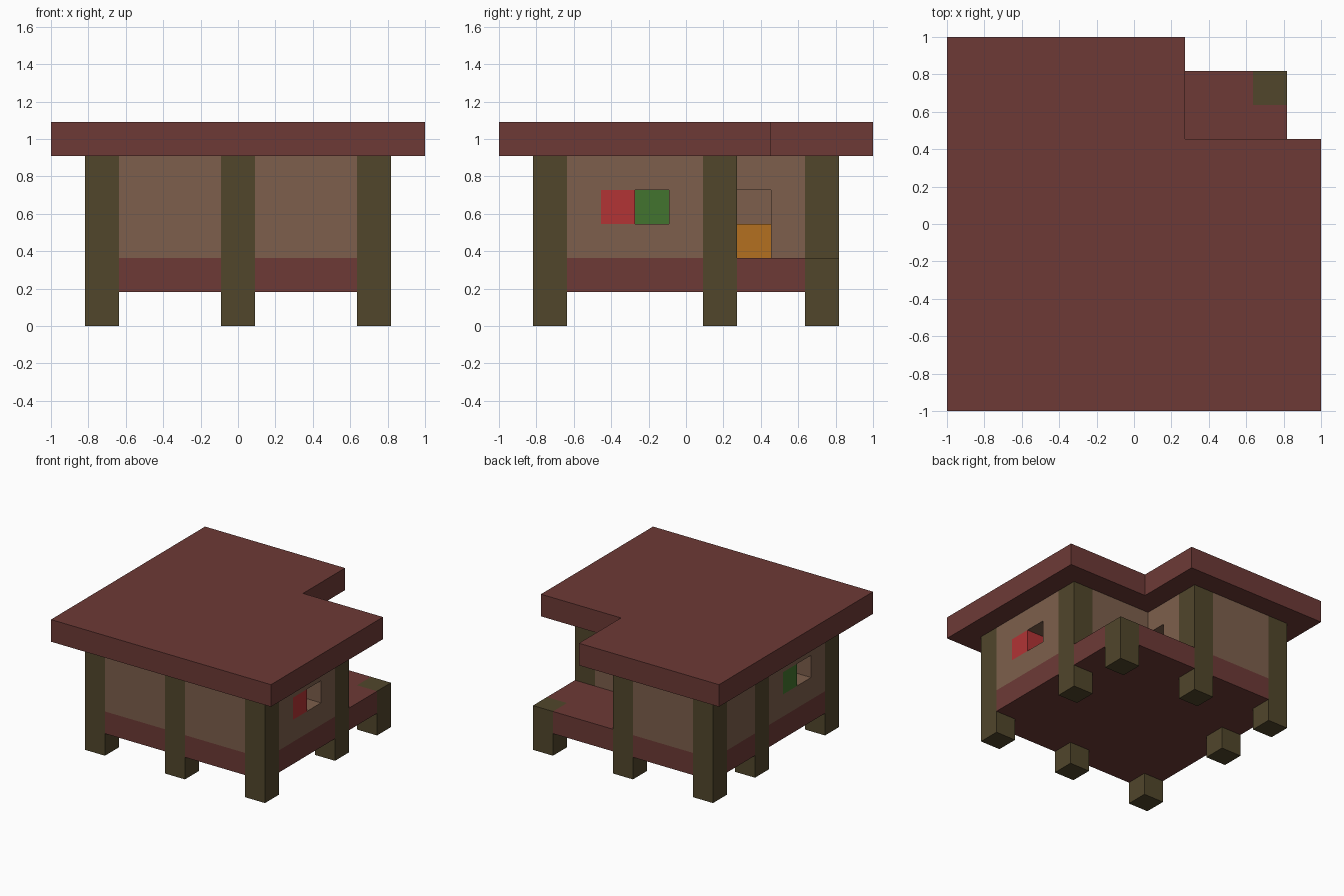
import bpy
import bmesh
from mathutils import Vector

if "Cube" in bpy.data.objects:
    bpy.data.objects.remove(bpy.data.objects["Cube"], do_unlink=True)

N = 11             # blocks along the longest side
S = 2 / N          # block size


def linear(c):
    return c / 12.92 if c <= 0.04045 else ((c + 0.055) / 1.055) ** 2.4


def make_material(name, r, g, b):
    mat = bpy.data.materials.new(name)
    color = [linear(c / 255) for c in (r, g, b)] + [1.0]
    mat.diffuse_color = color
    mat.use_nodes = True
    bsdf = mat.node_tree.nodes["Principled BSDF"]
    bsdf.inputs["Base Color"].default_value = color
    bsdf.inputs["Roughness"].default_value = 0.9
    return mat


maroon = make_material("maroon wood", 109, 58, 54)
tan = make_material("tan plaster", 125, 95, 76)
olive = make_material("dark olive timber", 81, 70, 43)
red = make_material("red", 178, 52, 53)
green = make_material("green", 66, 116, 46)
orange = make_material("orange", 179, 112, 32)

grid = {}          # block position -> part name


def fill(part, xs, ys, zs):
    """Fill an inclusive range of blocks; a part of None carves them out."""
    for x in range(xs[0], xs[1] + 1):
        for y in range(ys[0], ys[1] + 1):
            for z in range(zs[0], zs[1] + 1):
                if part:
                    grid[x, y, z] = part
                else:
                    grid.pop((x, y, z), None)


# Floor and porch deck
fill("floor", (1, 9), (1, 9), (1, 1))

# L-shaped walls: two wings, then hollowed
fill("walls", (1, 9), (1, 6), (2, 4))
fill("walls", (1, 5), (1, 9), (2, 4))
fill(None, (2, 8), (2, 5), (2, 4))
fill(None, (2, 4), (2, 8), (2, 4))

# Doorway onto the porch
fill(None, (5, 5), (7, 7), (2, 3))

# Windows with a solid shutter block beside each opening
fill(None, (9, 9), (4, 4), (3, 3))
fill("red_shutter", (9, 9), (3, 3), (3, 3))
fill(None, (1, 1), (3, 3), (3, 3))
fill("green_shutter", (1, 1), (4, 4), (3, 3))

# Chest opposite the doorway
fill("chest", (2, 2), (7, 7), (2, 2))

# Timber posts; the porch corner post stops at the deck
for x, y in ((1, 1), (5, 1), (9, 1), (1, 6), (9, 6), (1, 9), (5, 9)):
    fill("posts", (x, x), (y, y), (0, 4))
fill("posts", (9, 9), (9, 9), (0, 1))

# Overhanging flat roof with the porch corner left open
fill("roof", (0, 10), (0, 10), (5, 5))
fill(None, (7, 10), (8, 10), (5, 5))


def build_part(part, mat):
    """Mesh the exposed block sides of one part and merge coplanar faces."""
    bm = bmesh.new()
    for cell in [c for c, p in grid.items() if p == part]:
        for axis in range(3):
            for sign in (-1, 1):
                step = Vector((0, 0, 0))
                step[axis] = sign
                if tuple(int(c + s) for c, s in zip(cell, step)) in grid:
                    continue
                u = Vector((0, 0, 0))
                u[(axis + 1) % 3] = 0.5
                v = step.cross(u)
                mid = Vector(cell) + Vector((0.5, 0.5, 0.5)) + step / 2
                corners = (mid - u - v, mid + u - v, mid + u + v, mid - u + v)
                bm.faces.new([bm.verts.new(
                    ((p.x - N / 2) * S, (p.y - N / 2) * S, p.z * S))
                    for p in corners])
    bmesh.ops.remove_doubles(bm, verts=bm.verts, dist=0.001)
    bmesh.ops.dissolve_limit(bm, angle_limit=0.01, verts=bm.verts, edges=bm.edges)
    mesh = bpy.data.meshes.new(part)
    bm.to_mesh(mesh)
    bm.free()
    mesh.materials.append(mat)
    bpy.context.collection.objects.link(bpy.data.objects.new(part, mesh))


for part, mat in (("floor", maroon), ("roof", maroon), ("walls", tan),
                  ("posts", olive), ("red_shutter", red),
                  ("green_shutter", green), ("chest", orange)):
    build_part(part, mat)
